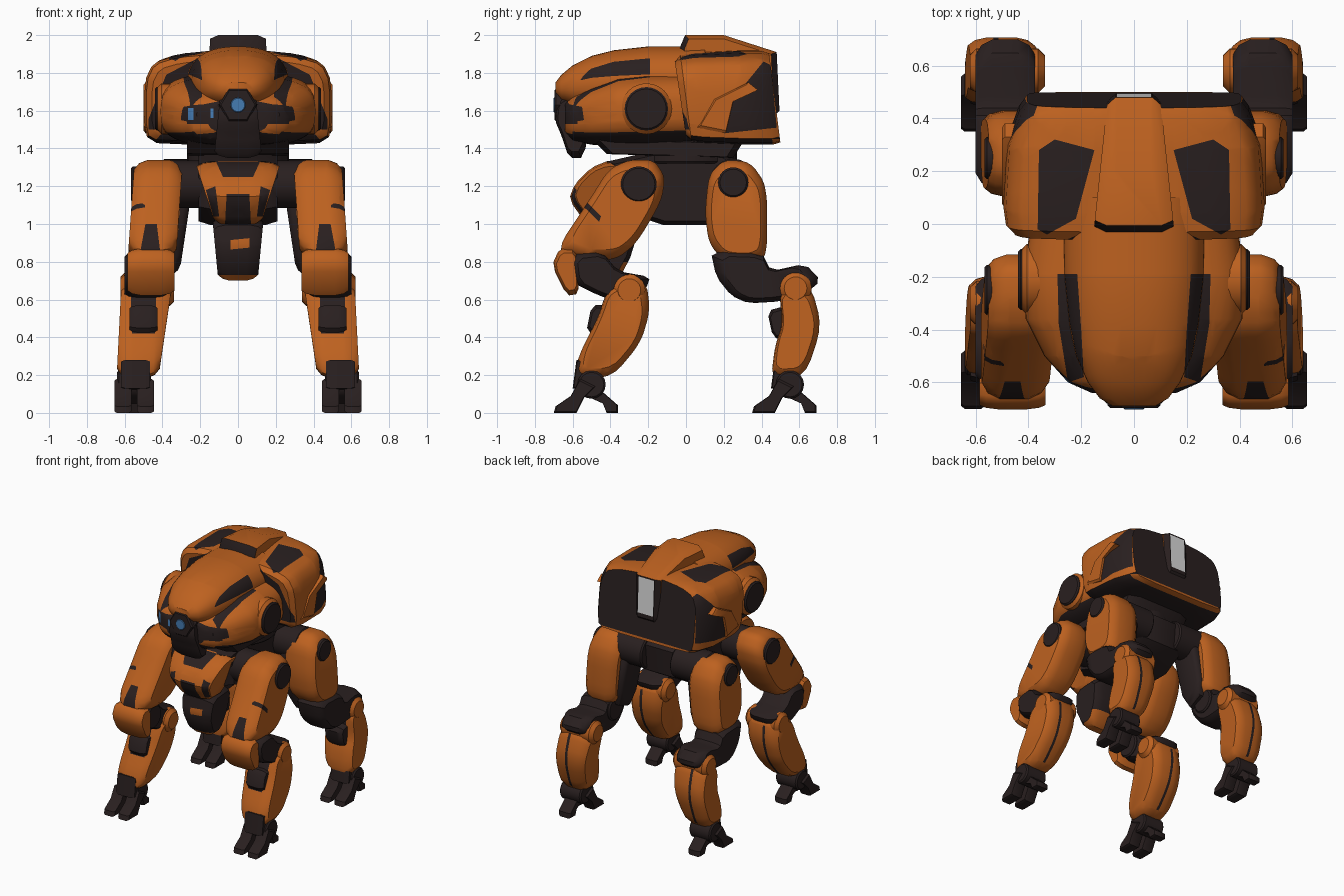
import bpy, bmesh, math
from mathutils import Vector

cube = bpy.data.objects.get("Cube")
if cube:
    bpy.data.objects.remove(cube, do_unlink=True)


def material(name, rgb):
    m = bpy.data.materials.new(name)
    m.use_nodes = True
    m.diffuse_color = (*rgb, 1)
    m.node_tree.nodes["Principled BSDF"].inputs["Base Color"].default_value = (*rgb, 1)
    return m


MATS = [material("orange_armour", (0.51, 0.12, 0.014)), material("dark_frame", (0.022, 0.014, 0.014)),
        material("pale_grey", (0.7, 0.7, 0.7)), material("sensor_blue", (0.06, 0.2, 0.45))]
ORANGE, DARK, GREY, BLUE = range(4)


def loft(rings):
    """Skin a row of equal-length closed rings and cap the ends."""
    bm = bmesh.new()
    rows = [[bm.verts.new(p) for p in ring] for ring in rings]
    n = len(rows[0])
    for a, b in zip(rows, rows[1:]):
        for i in range(n):
            bm.faces.new((a[i], a[(i + 1) % n], b[(i + 1) % n], b[i]))
    bm.faces.new(rows[0])
    bm.faces.new(rows[-1])
    bmesh.ops.recalc_face_normals(bm, faces=bm.faces[:])
    return bm


def soften(pts):
    """Cut the corners of an outline."""
    out = []
    for a, b in zip(pts, pts[1:] + pts[:1]):
        a, b = Vector(a), Vector(b)
        out += [a.lerp(b, 0.2), a.lerp(b, 0.8)]
    return out


def slab(profile, x0, x1, soft=2, lean=0, taper=0):
    """Side outline (y, z) given a rounded thickness along x."""
    pts = [Vector(p) for p in profile]
    for _ in range(soft):
        pts = soften(pts)
    c = sum(pts, Vector((0, 0))) / len(pts)
    layers = [(0, .8), (.1, .93), (.28, 1), (.72, 1), (.9, .93), (1, .8)] if soft else [(0, .9), (.15, 1), (.85, 1), (1, .9)]
    rings = []
    for t, s in layers:
        ring = []
        for p in pts:
            q = c + (p - c) * s
            x = x0 + (x1 - x0) * t
            mid = (x0 + x1) / 2
            x = mid + (x - mid) * (1 + taper * (q.y - c.y)) - lean * (q.y - c.y)
            ring.append((x, q.x, q.y))
        rings.append(ring)
    return loft(rings)


def shell(sections, power=2.6, n=40):
    """Rounded hull along y from (y, half width, bottom, top)."""
    def bend(v):
        return math.copysign(abs(v) ** (2 / power), v)
    rings = []
    for y, w, lo, hi in sections:
        angles = [2 * math.pi * i / n for i in range(n)]
        rings.append([(w * bend(math.cos(a)), y, (lo + hi) / 2 + (hi - lo) / 2 * bend(math.sin(a))) for a in angles])
    return loft(rings)


def disc(axis, start, end, c, r, n=24, edge=.01):
    """Cylinder with chamfered rims; c holds the other two coordinates."""
    rings = []
    for pos, rad in ((start, r - edge), (start + edge, r), (end - edge, r), (end, r - edge)):
        ring = []
        for i in range(n):
            a = 2 * math.pi * i / n
            p = [c[0] + rad * math.cos(a), c[1] + rad * math.sin(a)]
            p.insert(axis, pos)
            ring.append(p)
        rings.append(ring)
    return loft(rings)


def panel(bm, axis, sign, poly, mat, both=False):
    """Cut a convex outline into the faces looking along an axis and colour it."""
    u, v = [i for i in range(3) if i != axis]
    mid = sum((Vector(p) for p in poly), Vector((0, 0))) / len(poly)
    edges = []
    for a, b in zip(poly, poly[1:] + poly[:1]):
        co, no, inner = Vector((0, 0, 0)), Vector((0, 0, 0)), Vector((0, 0, 0))
        co[u], co[v] = a
        no[u], no[v] = b[1] - a[1], a[0] - b[0]
        inner[u], inner[v] = mid
        if (inner - co).dot(no) > 0:
            no = -no
        edges.append((co, no))
        faces = [f for f in bm.faces if f.normal[axis] * sign > 0.2]
        geom = set(faces) | {e for f in faces for e in f.edges} | {w for f in faces for w in f.verts}
        bmesh.ops.bisect_plane(bm, geom=list(geom), dist=1e-5, plane_co=co, plane_no=no)
        bm.normal_update()
    for f in bm.faces:
        c = f.calc_center_median()
        if f.normal[axis] * sign > 0.2 and all((c - co).dot(no) < 0 for co, no in edges):
            f.material_index = mat
    if both:
        flip = -sign if axis == 0 else sign
        panel(bm, axis, flip, [(p if axis == 0 else (-p[0], p[1])) for p in poly], mat)


def paint(bm, mat, rule):
    for f in bm.faces:
        if rule(f.calc_center_median(), f.normal):
            f.material_index = mat


def finish(name, bm, base=None, mirror=False, angle=35):
    if base is not None:
        for f in bm.faces:
            f.material_index = base
    me = bpy.data.meshes.new(name)
    bm.to_mesh(me)
    bm.free()
    ob = bpy.data.objects.new(name, me)
    bpy.context.collection.objects.link(ob)
    for m in MATS:
        me.materials.append(m)
    bpy.ops.object.select_all(action='DESELECT')
    ob.select_set(True)
    bpy.context.view_layer.objects.active = ob
    bpy.ops.object.shade_smooth_by_angle(angle=math.radians(angle))
    if mirror:
        ob.modifiers.new("mirror", 'MIRROR')


# Head: dome, cheeks, mask and sensor
brow = [(.215, -.19), (.29, -.19), (.285, -.38), (.25, -.6), (.19, -.58), (.2, -.4)]
dome = shell([(-.69, .08, 1.69, 1.75), (-.66, .13, 1.65, 1.79), (-.6, .175, 1.62, 1.84), (-.5, .22, 1.6, 1.89),
              (-.38, .245, 1.58, 1.92), (-.2, .265, 1.57, 1.94), (.1, .27, 1.57, 1.94)], 2.3)
panel(dome, 2, 1, brow, DARK, True)
finish("head_dome", dome)
cheeks = shell([(-.64, .16, 1.48, 1.64), (-.6, .25, 1.44, 1.68), (-.5, .34, 1.42, 1.73), (-.36, .41, 1.41, 1.78),
                (-.2, .42, 1.41, 1.8), (.08, .38, 1.42, 1.8)], 3)
paint(cheeks, DARK, lambda c, n: n.z < -.6 or c.y < -.63)
panel(cheeks, 2, 1, brow, DARK, True)
panel(cheeks, 0, 1, [(-.65, 1.53), (-.54, 1.55), (-.55, 1.62), (-.65, 1.64)], DARK, True)
panel(cheeks, 0, 1, [(-.66, 1.38), (-.66, 1.49), (-.5, 1.45), (-.36, 1.4)], DARK, True)
panel(cheeks, 1, -1, [(.05, 1.53), (.27, 1.53), (.28, 1.6), (.2, 1.63), (.05, 1.66)], DARK, True)
panel(cheeks, 1, -1, [(-.265, 1.55), (-.265, 1.615), (-.235, 1.615), (-.235, 1.55)], BLUE)
panel(cheeks, 1, -1, [(-.145, 1.56), (-.145, 1.61), (-.13, 1.61), (-.13, 1.56)], BLUE)
finish("head_cheeks", cheeks)
finish("face_mask", slab([(-.62, 1.7), (-.685, 1.66), (-.695, 1.55), (-.66, 1.47), (-.62, 1.35), (-.54, 1.35), (-.5, 1.6)],
                         -.11, .11, 1, taper=-.9), DARK)
finish("sensor_housing", disc(1, -.697, -.55, (0, 1.63), .1, 6), DARK)
finish("sensor_lens", disc(1, -.702, -.66, (0, 1.63), .04, 12, .004), BLUE)
for side in (-1, 1):
    finish("eye_lamp", disc(1, -.615, -.52, (side * .2, 1.58), .03, 12), DARK)
finish("ear_ring", disc(0, .33, .43, (-.21, 1.61), .135, edge=.025), ORANGE, True)
finish("ear_disc", disc(0, .33, .44, (-.21, 1.61), .115), DARK, True)

# Rear hull with painted panels
half = [(.12, 1.92), (.33, 1.9), (.45, 1.86), (.495, 1.76), (.495, 1.46), (.43, 1.42)]
outline = soften(half + [(-x, z) for x, z in reversed(half)])
rings = []
for y, sx, sz in ((-.04, .92, .8), (-.01, .98, .92), (.06, 1, .96), (.3, .97, 1), (.42, .88, 1), (.46, .82, .95)):
    rings.append([(x * sx, y + (1.75 - z) * .12, 1.66 + (z - 1.66) * sz) for x, z in outline])
hull = loft(rings)
paint(hull, DARK, lambda c, n: n.z < -.6 or n.y > .6)
panel(hull, 1, 1, [(-.5, 1.4), (.5, 1.4), (.5, 1.45), (-.5, 1.45)], ORANGE)
panel(hull, 2, 1, [(.15, .28), (.3, .32), (.36, .28), (.365, -.02), (.33, -.04), (.22, .02)], DARK, True)
panel(hull, 0, 1, [(.2, 1.48), (.48, 1.51), (.45, 1.84), (.41, 1.86), (.24, 1.65)], DARK, True)
panel(hull, 1, -1, [(.2, 1.5), (.475, 1.5), (.475, 1.74), (.38, 1.79), (.34, 1.89), (.2, 1.89)], DARK, True)
finish("rear_hull", hull)
finish("hull_side_step", slab([(.06, 1.51), (.15, 1.66), (.33, 1.75), (.38, 1.71), (.25, 1.65), (.21, 1.48)], .43, .5, 0),
       ORANGE, True)
spine = slab([(-.035, 1.88), (-.03, 1.94), (-.005, 2), (.2, 2), (.48, 1.91), (.495, 1.6), (.4, 1.5), (0, 1.6)], -.15, .15, 0)
for v in spine.verts:
    v.co.x *= 1 - .7 * max(0, v.co.y)
paint(spine, DARK, lambda c, n: (n.y < -.6 and c.z > 1.9) or (n.y > .5 and c.z < 1.9))
panel(spine, 1, 1, [(-.065, 1.63), (.065, 1.63), (.065, 1.9), (-.065, 1.9)], GREY)
finish("hull_spine", spine)

# Neck, pelvis and chest
finish("neck_ring", disc(2, 1.32, 1.44, (0, 0), .27, 32), DARK)
finish("neck_base", slab([(-.5, 1.45), (-.42, 1.37), (.25, 1.35), (.3, 1.43)], -.27, .27, 0), DARK)
finish("pelvis", slab([(-.42, 1.33), (-.38, 1.08), (-.12, .995), (.12, .995), (.3, 1.1), (.32, 1.3), (.2, 1.38), (-.2, 1.38)],
                      -.21, .21, 0), DARK)
chest = slab([(-.4, 1.34), (-.5, 1.3), (-.59, 1.21), (-.62, 1.13), (-.52, .99), (-.35, .99), (-.25, 1.32)],
             -.18, .18, 1, taper=1.8)
panel(chest, 1, -1, [(-.07, .97), (.07, .97), (.06, 1.16), (-.06, 1.16)], DARK)
panel(chest, 1, -1, [(-.13, 1.36), (.13, 1.36), (.08, 1.25), (-.08, 1.25)], DARK)
panel(chest, 1, -1, [(.1, 1.04), (.13, 1.04), (.17, 1.18), (.12, 1.2)], DARK, True)
finish("chest_plate", chest)
tail = slab([(-.5, 1.03), (-.53, .86), (-.46, .7), (-.36, .7), (-.28, .85), (-.25, 1.05)], -.12, .12, 1, taper=.8)
paint(tail, DARK, lambda c, n: True)
panel(tail, 1, -1, [(-.04, .865), (.06, .875), (.06, .925), (-.04, .915)], ORANGE)
panel(tail, 1, -1, [(-.2, .68), (.2, .68), (.2, .73), (-.2, .73)], ORANGE)
panel(tail, 1, 1, [(-.2, .68), (.2, .68), (.2, .8), (-.2, .8)], ORANGE)
paint(tail, ORANGE, lambda c, n: c.z < .73)
finish("belly_guard", tail)


def foot(name, x, y):
    """Ankle, two toes and a heel."""
    def at(pts):
        return [(y + a, b) for a, b in pts]
    finish(name + "_ankle", disc(0, x - .09, x + .09, (y, .15), .075, 16), DARK, True)
    finish(name + "_ankle_guard", slab(at([(-.08, .28), (.0, .28), (.05, .1), (-.1, .13)]), x - .085, x + .07, 0), DARK, True)
    for dx in (-.06, .06):
        finish(name + "_toe", slab(at([(-.2, 0), (-.08, 0), (-.04, .08), (.02, .14), (-.06, .18), (-.11, .09), (-.19, .035)]),
                                   x + dx - .045, x + dx + .045, 0), DARK, True)
    finish(name + "_heel", slab(at([(0, .16), (.06, .11), (.14, .04), (.14, 0), (.08, 0), (.06, .05), (-.03, .09)]),
                                x - .05, x + .05, 0), DARK, True)


def leg(name, hip, thigh, marks, knee, link, joint, shin, pad, ankle, disc_r):
    """One leg drawn in side outline, mirrored to the other side."""
    finish(name + "_hip_axle", disc(0, .12, .4, hip, .125), DARK, True)
    upper = slab(thigh, .31, .565, lean=.07)
    for axis, sign, poly in marks:
        panel(upper, axis, sign, poly, DARK)
    finish(name + "_thigh", upper, None, True)
    finish(name + "_hip_disc", disc(0, .45, .567, hip, disc_r), DARK, True)
    finish(name + "_knee", disc(0, .36, .58, knee, .09), DARK, True)
    finish(name + "_link", slab(link, .375, .6, 1), DARK, True)
    finish(name + "_joint", disc(0, .338, .622, joint, .085, edge=.025), ORANGE, True)
    lower = slab(shin, .385, .63, lean=.1, taper=.4)
    panel(lower, 1, -1, [(.44, .42), (.56, .42), (.57, .68), (.43, .68)], DARK)
    panel(lower, 1, 1, [(.52, .22), (.54, .22), (.53, .65), (.51, .65)], DARK)
    finish(name + "_shin", lower, None, True)
    finish(name + "_shin_pad", slab(pad, .425, .575, 1), DARK, True)
    foot(name, .55, ankle)


# Front and rear legs
leg("front", (-.25, 1.21),
    [(-.41, 1.29), (-.3, 1.34), (-.17, 1.34), (-.11, 1.25), (-.13, 1.12), (-.26, .9), (-.37, .81), (-.56, .81), (-.69, .86), (-.51, 1.13)],
    [(1, -1, [(.41, .84), (.52, .84), (.49, 1.0), (.43, 1.0)]), (0, 1, [(-.54, 1.09), (-.52, 1.11), (-.45, 1.04), (-.46, 1.01)])],
    (-.5, .75),
    [(-.62, .84), (-.45, .86), (-.36, .75), (-.19, .72), (-.21, .66), (-.33, .58), (-.46, .62), (-.6, .69)],
    (-.3, .65),
    [(-.4, .7), (-.21, .7), (-.19, .54), (-.24, .37), (-.39, .19), (-.59, .18), (-.57, .3), (-.47, .5)],
    [(-.5, .57), (-.4, .57), (-.38, .4), (-.53, .42)], -.5, .095)
finish("front_knee_cap", slab([(-.58, .87), (-.67, .87), (-.71, .78), (-.63, .62), (-.57, .63), (-.57, .75)],
                              .335, .585, 1), ORANGE, True)
leg("rear", (.25, 1.22),
    [(.12, 1.26), (.2, 1.34), (.34, 1.33), (.43, 1.2), (.43, .83), (.36, .79), (.2, .8), (.12, .9), (.1, 1.06)],
    [], (.33, .75),
    [(.13, .86), (.16, .72), (.24, .62), (.33, .58), (.5, .59), (.62, .62), (.715, .7), (.63, .79), (.45, .75), (.4, .85)],
    (.58, .66),
    [(.49, .68), (.66, .68), (.72, .46), (.63, .19), (.45, .18), (.47, .35), (.51, .47)],
    [(.43, .54), (.54, .57), (.54, .38), (.46, .4)], .55, .08)
finish("rear_inner_thigh", slab([(.12, 1.25), (.35, 1.25), (.38, .8), (.18, .72)], .27, .38, 1, lean=.15), DARK, True)
